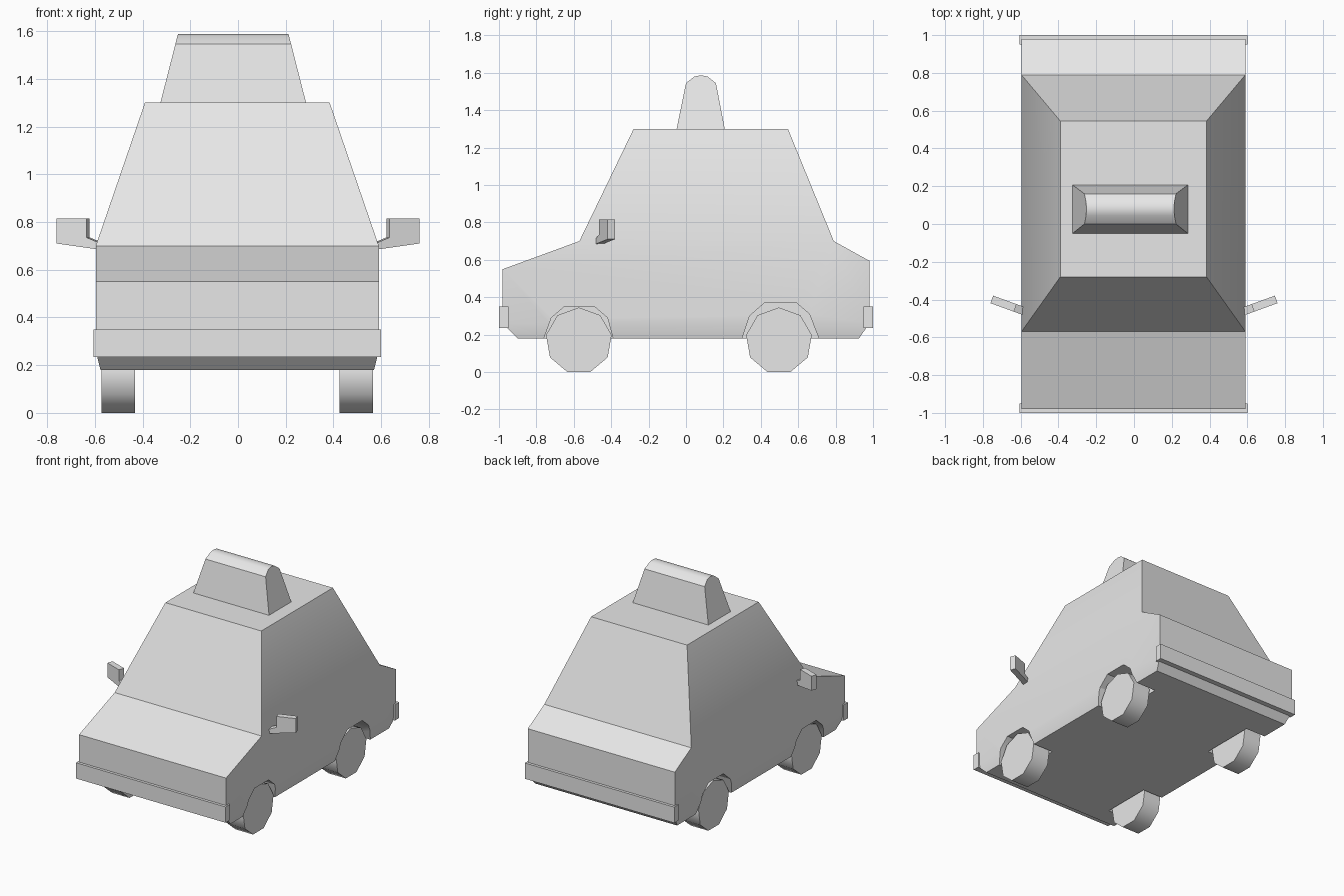
import bpy, bmesh
from math import radians, sin, cos, pi

if "Cube" in bpy.data.objects:
    bpy.data.objects.remove(bpy.data.objects["Cube"], do_unlink=True)

GREY = (0.8, 0.8, 0.8, 1)
grey = bpy.data.materials.new("plain grey")
grey.use_nodes = True
grey.diffuse_color = GREY
grey.node_tree.nodes["Principled BSDF"].inputs["Base Color"].default_value = GREY
CX = -0.003


def prism(name, outline, end_a, end_b, caps=None):
    """Bridge one outline placed at two ends; caps lists the end faces by index."""
    bm = bmesh.new()
    a = [bm.verts.new(end_a(*p)) for p in outline]
    b = [bm.verts.new(end_b(*p)) for p in outline]
    n = len(outline)
    for i in range(n):
        j = (i + 1) % n
        bm.faces.new((a[i], a[j], b[j], b[i]))
    for cap in caps or [range(n)]:
        bm.faces.new([a[i] for i in cap])
        bm.faces.new([b[i] for i in cap])
    bmesh.ops.recalc_face_normals(bm, faces=bm.faces)
    mesh = bpy.data.meshes.new(name)
    bm.to_mesh(mesh)
    bm.free()
    mesh.materials.append(grey)
    obj = bpy.data.objects.new(name, mesh)
    bpy.context.collection.objects.link(obj)
    return obj


def activate(obj):
    bpy.ops.object.select_all(action="DESELECT")
    obj.select_set(True)
    bpy.context.view_layer.objects.active = obj


def smooth(obj, degrees):
    activate(obj)
    bpy.ops.object.shade_smooth_by_angle(angle=radians(degrees))


def across(x0, x1):
    """End placements for a (y, z) outline running straight along x."""
    return (lambda y, z: (x0 + CX, y, z)), (lambda y, z: (x1 + CX, y, z))


# Body shell: side profile whose half width depends on height
SILL, SKIRT, BELT, ROOF = 0.18, 0.26, 0.70, 1.30
half_width = {SILL: 0.573, ROOF: 0.387}
profile = [(-0.90, SILL), (-0.98, SKIRT), (-0.98, 0.55), (-0.57, BELT), (-0.28, ROOF),
           (0.545, ROOF), (0.79, BELT), (0.98, 0.595), (0.98, SKIRT), (0.925, SILL)]
body = prism("body", profile,
             lambda y, z: (CX - half_width.get(z, 0.593), y, z),
             lambda y, z: (CX + half_width.get(z, 0.593), y, z),
             [(0, 1, 8, 9), (1, 2, 3, 6, 7, 8), (3, 4, 5, 6)])

# Wheel arches cut out of the body
front_arch = [(-0.765, 0.10), (-0.76, 0.18), (-0.72, 0.29), (-0.65, 0.35), (-0.49, 0.35),
              (-0.42, 0.29), (-0.39, 0.18), (-0.385, 0.10)]
rear_arch = [(0.295, 0.10), (0.30, 0.18), (0.34, 0.30), (0.42, 0.37), (0.59, 0.37),
             (0.66, 0.31), (0.71, 0.18), (0.715, 0.10)]
for arch in (front_arch, rear_arch):
    for side in (-1, 1):
        cutter = prism("arch_cutter", arch, *across(side * 0.41, side * 0.8))
        cutter.hide_render = True
        cut = body.modifiers.new("arch", "BOOLEAN")
        cut.operation, cut.solver, cut.object = "DIFFERENCE", "EXACT", cutter
        activate(body)
        bpy.ops.object.modifier_apply(modifier=cut.name)
        bpy.data.objects.remove(cutter, do_unlink=True)
smooth(body, 30)

# Nine-sided wheels resting on a flat edge
R = 0.178
for label, y in (("front", -0.573), ("rear", 0.497)):
    ring = [(y + R * sin(2 * pi * k / 9), R * cos(pi / 9) + R * cos(2 * pi * k / 9))
            for k in range(9)]
    for hand, side in (("right", -1), ("left", 1)):
        wheel = prism(f"{label}_{hand}_wheel", ring, *across(side * 0.428, side * 0.568))
        smooth(wheel, 45)

# Bumpers
for label, side in (("front", -1), ("rear", 1)):
    section = [(side * 0.95, 0.235), (side, 0.235), (side, 0.35), (side * 0.95, 0.35)]
    prism(f"{label}_bumper", section, *across(-0.603, 0.603))

# Roof sign: rounded ridge, ends leaning inwards
sign = [(-0.05, ROOF), (0.0, 1.545), (0.045, 1.58), (0.08, 1.587), (0.115, 1.58),
        (0.16, 1.545), (0.207, ROOF)]


def sign_end(side):
    return lambda y, z: (-0.02 + side * (0.305 - 0.255 * (z - ROOF)), y, z)


smooth(prism("roof_sign", sign, sign_end(-1), sign_end(1)), 40)

# Door mirrors: L-shaped plates swept back
TURN = radians(20)
mirror = [(0, 0.685), (0.184, 0.71), (0.184, 0.815), (0.052, 0.815), (0.052, 0.735), (0, 0.715)]


def mirror_face(side, depth):
    return lambda s, z: (side * (0.587 + s * cos(TURN) - depth * sin(TURN)),
                         -0.482 + s * sin(TURN) + depth * cos(TURN), z)


for hand, side in (("right", -1), ("left", 1)):
    prism(f"{hand}_door_mirror", mirror, mirror_face(side, 0), mirror_face(side, 0.042))
